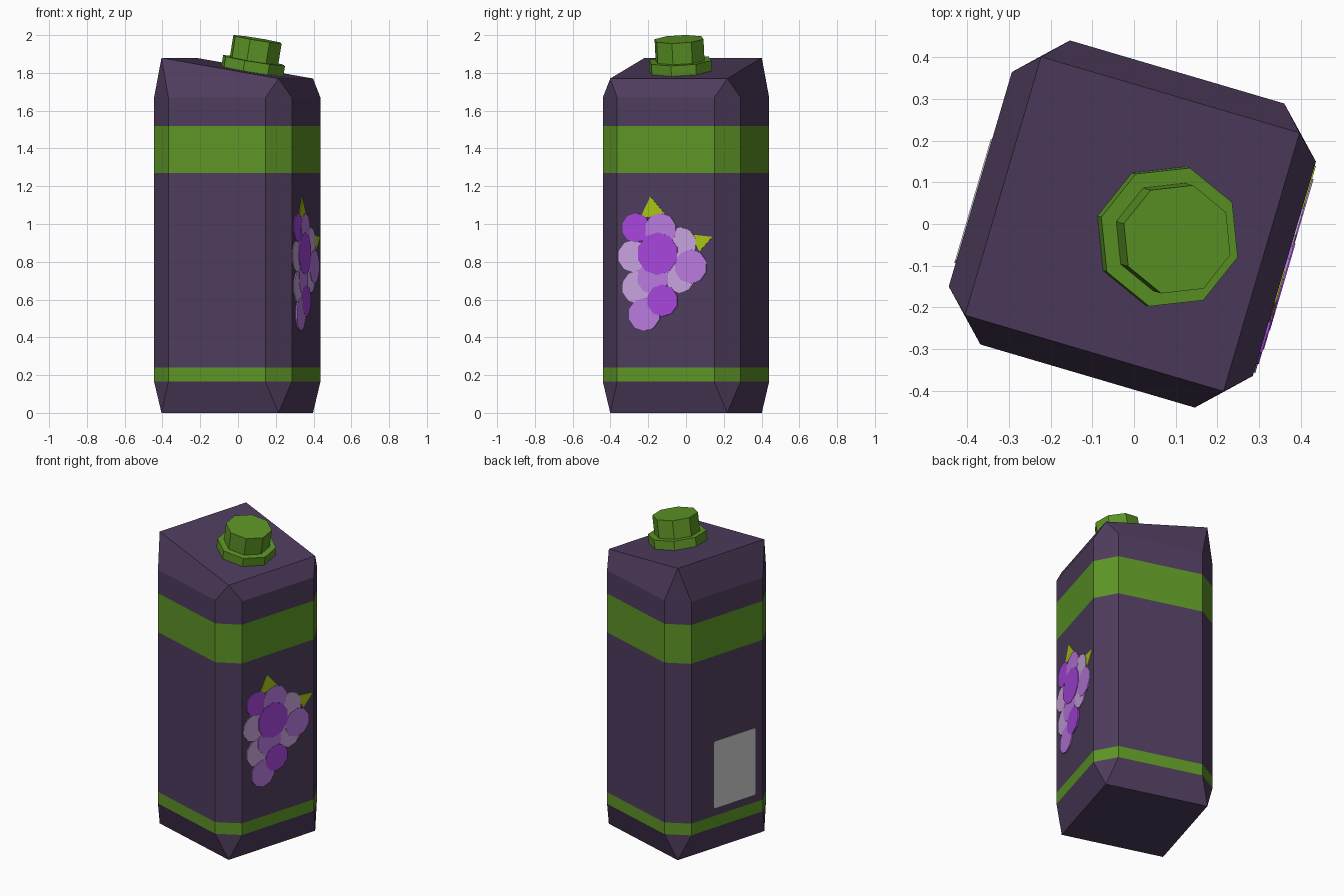
import bpy, bmesh, math
from mathutils import Matrix, Vector

if "Cube" in bpy.data.objects:
    bpy.data.objects.remove(bpy.data.objects["Cube"])

TURN = Matrix.Translation((-0.004, 0, 0)) @ Matrix.Rotation(math.radians(-16.4), 4, 'Z')


def material(name, r, g, b):
    def lin(c):
        c /= 255
        return c / 12.92 if c < 0.04045 else ((c + 0.055) / 1.055) ** 2.4
    m = bpy.data.materials.new(name)
    m.diffuse_color = (lin(r), lin(g), lin(b), 1)
    m.use_nodes = True
    m.node_tree.nodes["Principled BSDF"].inputs["Base Color"].default_value = m.diffuse_color
    return m


PURPLE = material("carton_purple", 78, 60, 93)
GREEN = material("band_green", 93, 149, 38)
DARK = material("grape_dark", 166, 69, 218)
MEDIUM = material("grape_medium", 184, 121, 222)
LIGHT = material("grape_light", 200, 163, 222)
LEAF = material("leaf_green", 167, 195, 20)
GREY = material("panel_grey", 204, 204, 204)


def finish(bm, name, mats, matrix=Matrix()):
    bmesh.ops.recalc_face_normals(bm, faces=bm.faces)
    bm.transform(TURN @ matrix)
    me = bpy.data.meshes.new(name)
    bm.to_mesh(me)
    bm.free()
    for m in mats:
        me.materials.append(m)
    ob = bpy.data.objects.new(name, me)
    bpy.context.collection.objects.link(ob)
    return ob


# Carton: square ends blending to a chamfered square, with painted bands
HALF, SHORT, END = 0.38, 0.268, 0.323
TOP_MID, SLOPE = 1.825, 0.17


def quarter_turns(points):
    out = []
    for k in range(4):
        for x, y in points:
            for _ in range(k):
                x, y = -y, x
            out.append((x, y))
    return out


bm = bmesh.new()
octagon = quarter_turns([(HALF, SHORT), (SHORT, HALF)])
square = quarter_turns([(END, END)])
levels = [0.165, 0.24, 1.27, 1.52, 1.67]
rings = [[bm.verts.new((x, y, z)) for x, y in octagon] for z in levels]
for i in range(len(levels) - 1):
    for j in range(8):
        n = (j + 1) % 8
        f = bm.faces.new((rings[i][j], rings[i][n], rings[i + 1][n], rings[i + 1][j]))
        f.material_index = 1 if i in (0, 2) else 0
for ring, height in ((rings[0], lambda x: 0), (rings[-1], lambda x: TOP_MID - SLOPE * x)):
    end = [bm.verts.new((x, y, height(x))) for x, y in square]
    bm.faces.new(end)
    for k in range(4):
        n = (k + 1) % 4
        bm.faces.new((end[k], ring[2 * k], ring[2 * k + 1]))
        bm.faces.new((ring[2 * k + 1], ring[2 * n], end[n], end[k]))
finish(bm, "carton", [PURPLE, GREEN])

# Cap: two octagonal prisms standing on the sloped top
cap_x = 0.085
CAP = (Matrix.Translation((cap_x, -0.005, TOP_MID - SLOPE * cap_x))
       @ Matrix.Rotation(math.atan(SLOPE), 4, 'Y'))
for name, radius, low, high in (("cap_flange", 0.173, 0.0, 0.056), ("cap", 0.135, 0.05, 0.17)):
    bm = bmesh.new()
    bmesh.ops.create_cone(bm, cap_ends=True, segments=8, radius1=radius, radius2=radius,
                          depth=high - low,
                          matrix=Matrix.Translation((0, 0, (low + high) / 2)))
    # start the ring with a corner on the local x axis
    v = bm.verts[:][0].co
    a = math.atan2(v.y, v.x)
    bm.transform(Matrix.Rotation(-a, 4, 'Z'))
    finish(bm, name, [GREEN], CAP)


# Thin plates on the +x or -x side of the carton
def plate(name, points, mat, depth, side=1):
    bm = bmesh.new()
    back = [bm.verts.new((side * 0.3795, y, z)) for y, z in points]
    front = [bm.verts.new((side * (HALF + depth), y, z)) for y, z in points]
    bm.faces.new(front)
    bm.faces.new(back)
    for i in range(len(points)):
        n = (i + 1) % len(points)
        bm.faces.new((back[i], back[n], front[n], front[i]))
    finish(bm, name, [mat])


def across(y):
    # side-view y to distance along the turned face
    return (y + 0.109) / 0.959


# Grape picture, back to front
leaves = [[(-0.245, 1.03), (-0.19, 1.145), (-0.11, 1.05)],
          [(0.02, 0.945), (0.138, 0.932), (0.07, 0.855)]]
for pts in leaves:
    plate("leaf", [(across(y), z) for y, z in pts], LEAF, 0.003)

grapes = [
    (-0.28, 0.83, 0.085, LIGHT), (-0.03, 0.895, 0.088, LIGHT),
    (-0.035, 0.72, 0.085, LIGHT), (-0.255, 0.665, 0.088, LIGHT),
    (-0.265, 0.98, 0.078, DARK), (-0.135, 0.97, 0.088, MEDIUM),
    (0.025, 0.775, 0.09, MEDIUM), (-0.175, 0.715, 0.088, MEDIUM),
    (-0.22, 0.522, 0.088, MEDIUM), (-0.125, 0.595, 0.085, DARK),
    (-0.15, 0.843, 0.113, DARK)]
for i, (y, z, r, mat) in enumerate(grapes):
    ring = [(across(y) + r * math.cos(t * math.tau / 10 + 0.3),
             z + r * math.sin(t * math.tau / 10 + 0.3)) for t in range(10)]
    plate("grape", ring, mat, 0.0036 + 0.0005 * i)

# Grey information panel with clipped corners on the opposite side
y0, y1, z0, z1, c = -0.21, 0.10, 0.29, 0.72, 0.008
plate("info_panel", [(y0 + c, z0), (y1 - c, z0), (y1, z0 + c), (y1, z1 - c),
                     (y1 - c, z1), (y0 + c, z1), (y0, z1 - c), (y0, z0 + c)],
      GREY, 0.003, -1)
